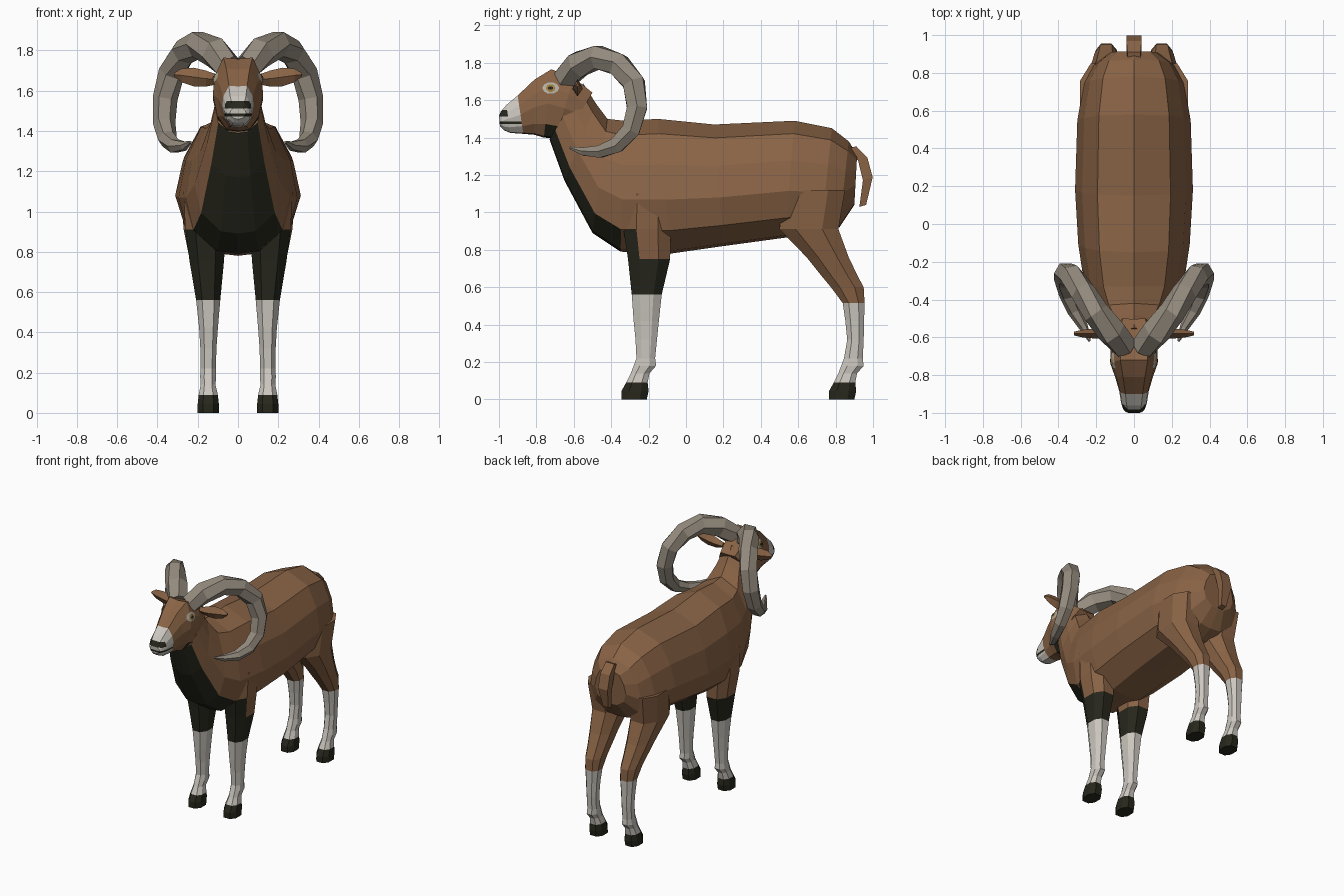
import bpy, bmesh, math
from mathutils import Vector
from mathutils.bvhtree import BVHTree

if "Cube" in bpy.data.objects:
    bpy.data.objects.remove(bpy.data.objects["Cube"])

COLOURS = {
    "brown coat": (0.25, 0.125, 0.06),
    "dark coat": (0.02, 0.02, 0.012),
    "pale coat": (0.60, 0.57, 0.52),
    "horn grey": (0.30, 0.26, 0.21),
    "eye rim": (0.45, 0.43, 0.36),
    "amber iris": (0.35, 0.20, 0.05),
}
NAMES = list(COLOURS)
BROWN, DARK, PALE, HORN, RIM, AMBER = range(6)
MATS = []
for n, c in COLOURS.items():
    m = bpy.data.materials.new(n)
    m.diffuse_color = (*c, 1)
    m.use_nodes = True
    m.node_tree.nodes["Principled BSDF"].inputs["Base Color"].default_value = m.diffuse_color
    MATS.append(m)


def finish(bm, name, rule, mirror=False, recalc=True):
    """Colour faces by rule, then make the object."""
    if recalc:
        bmesh.ops.recalc_face_normals(bm, faces=bm.faces)
    bm.normal_update()
    for f in bm.faces:
        f.material_index = rule(f) if callable(rule) else rule
    me = bpy.data.meshes.new(name)
    bm.to_mesh(me)
    bm.free()
    for m in MATS:
        me.materials.append(m)
    ob = bpy.data.objects.new(name, me)
    bpy.context.collection.objects.link(ob)
    if mirror:
        ob.modifiers.new("mirror", 'MIRROR').use_mirror_merge = False
    return ob


def loft(rings):
    """Skin a list of closed rings and cap both ends."""
    bm = bmesh.new()
    band = bm.faces.layers.int.new("band")
    row = bm.faces.layers.int.new("row")
    vs = [[bm.verts.new(p) for p in r] for r in rings]
    n = len(vs[0])
    for i in range(len(vs) - 1):
        for j in range(n):
            k = (j + 1) % n
            f = bm.faces.new((vs[i][j], vs[i][k], vs[i + 1][k], vs[i + 1][j]))
            f[band], f[row] = min(j, n - 1 - j), i
    for end, i in ((vs[0], 0), (vs[-1], len(vs))):
        f = bm.faces.new(end)
        f[row] = i
    return bm, band, row


def section(profile, ty, tz, by, bz, w):
    """Symmetric ring hung between a top point and a bottom point."""
    half = [(w * x, by + (ty - by) * t, bz + (tz - bz) * t) for x, t in profile]
    return half + [(-x, y, z) for x, y, z in half[-2:0:-1]]


# Body and neck: top y, top z, bottom y, bottom z, half width
BODY = [(0, 1), (.62, .89), (.88, .66), (1, .4), (.85, .17), (.4, .02), (0, 0)]
body = [
    (.915, 1.31, .90, 1.04, .13), (.87, 1.38, .82, .92, .215),
    (.78, 1.45, .72, .88, .265), (.58, 1.49, .53, .865, .30),
    (.15, 1.47, .20, .82, .312), (-.15, 1.50, -.08, .78, .295),
    (-.33, 1.49, -.35, .79, .26), (-.42, 1.50, -.50, .89, .215),
    (-.48, 1.58, -.65, 1.17, .155), (-.55, 1.69, -.73, 1.39, .115)]
bm, band, row = loft([section(BODY, *r) for r in body])
finish(bm, "body", lambda f: DARK if f[row] >= 6 and f[band] >= 4 else BROWN)

# Head, with mouth and nose cut in as bands of faces
HEAD = [(0, .98), (.58, 1), (.93, .74), (1, .5), (.82, .2), (.45, .02), (0, 0)]
head = [
    (-.50, 1.64, -.64, 1.41, .105), (-.60, 1.72, -.70, 1.395, .125),
    (-.72, 1.765, -.76, 1.40, .125), (-.81, 1.71, -.81, 1.415, .10),
    (-.90, 1.625, -.87, 1.42, .078), (-.96, 1.575, -.94, 1.425, .068),
    (-.99, 1.54, -.975, 1.44, .056), (-1.0, 1.515, -.995, 1.46, .04)]
bm, band, row = loft([section(HEAD, *r) for r in head])
for z in (1.472, 1.486, 1.512, 1.548):
    faces = [f for f in bm.faces if f.calc_center_median().y < -.86]
    geom = set(faces)
    for f in faces:
        geom.update(f.edges)
        geom.update(f.verts)
    bmesh.ops.bisect_plane(bm, geom=list(geom), plane_co=(0, 0, z), plane_no=(0, 0, 1))
bm.normal_update()
tree = BVHTree.FromBMesh(bm)


def head_rule(f):
    c = f.calc_center_median()
    if c.y < -.885:
        mouth = 1.472 < c.z < 1.486
        nose = 1.512 < c.z < 1.548 and c.y < -.965
        return DARK if mouth or nose else PALE
    return DARK if f[row] <= 1 and f[band] >= 4 else BROWN


finish(bm, "head", head_rule)


# Eyes: thin plates that hug the side of the head
def eye_plate(name, ry, rz, lift, colour):
    bm = bmesh.new()

    def put(y, z):
        hit = tree.ray_cast(Vector((1, y, z)), Vector((-1, 0, 0)))[0]
        return bm.verts.new(hit + Vector((lift, -lift * .3, 0)))
    mid = put(-.722, 1.665)
    rim = [put(-.722 + ry * math.cos(a), 1.665 + rz * math.sin(a))
           for a in (math.tau * i / 10 for i in range(10))]
    for i in range(10):
        bm.faces.new((mid, rim[i], rim[(i + 1) % 10]))
    finish(bm, name, colour, mirror=True, recalc=False)


eye_plate("eye_rims", .045, .032, .004, RIM)
eye_plate("eye_irises", .025, .021, .007, AMBER)
eye_plate("eye_pupils", .015, .009, .009, DARK)


# Legs: z, front y, back y, inner x, outer x
def leg(name, rows, rule):
    rings = []
    for z, y0, y1, x0, x1 in rows:
        cx, cy, hx, hy = (x0 + x1) / 2, (y0 + y1) / 2, (x1 - x0) / 2, (y1 - y0) / 2
        rings.append([(cx + hx * a, cy + hy * b, z) for a, b in (
            (1, .45), (.5, 1), (-.5, 1), (-1, .45),
            (-1, -.45), (-.5, -1), (.5, -1), (1, -.45))])
    finish(loft(rings)[0], name, rule, mirror=True)


def foot(shift):
    """Hoof, pastern and fetlock shared by all legs."""
    return [(z, a + shift, b + shift, x0, x1) for z, a, b, x0, x1 in (
        (0, -.345, -.21, .095, .20), (.045, -.345, -.20, .095, .20),
        (.09, -.32, -.205, .10, .195), (.14, -.295, -.195, .112, .185),
        (.18, -.28, -.16, .108, .188), (.22, -.265, -.165, .11, .185))]


def front_rule(f):
    z = f.calc_center_median().z
    if z < .09:
        return DARK
    if z < .56:
        return PALE
    if z < .75 or (z < .9 and f.normal.y < -.4):
        return DARK
    return BROWN


def hind_rule(f):
    z = f.calc_center_median().z
    return DARK if z < .09 else PALE if z < .515 else BROWN


leg("front_legs", foot(0) + [
    (.32, -.27, -.155, .107, .187), (.42, -.28, -.145, .10, .193),
    (.56, -.29, -.13, .088, .208), (.75, -.31, -.085, .07, .24),
    (.91, -.335, -.08, .06, .262), (1.1, -.33, -.08, .08, .27)], front_rule)
leg("hind_legs", foot(1.11) + [
    (.32, .862, .95, .107, .187), (.42, .852, .952, .102, .192),
    (.515, .838, .955, .092, .20), (.60, .775, .95, .085, .21),
    (.66, .725, .918, .08, .22), (.76, .645, .87, .07, .24),
    (.91, .50, .815, .05, .27), (1.12, .52, .85, .06, .285)], hind_rule)

# Tail: y, z, half thickness, half width
tail = [(.88, 1.345, .03, .035), (.945, 1.285, .025, .04),
        (.972, 1.18, .026, .04), (.945, 1.035, .018, .022)]
bm = loft([[(w, y - t, z - t * .3), (w, y + t, z + t * .3),
            (-w, y + t, z + t * .3), (-w, y - t, z - t * .3)]
           for y, z, t, w in tail])[0]
finish(bm, "tail", BROWN)

# Ears: flattened leaf; x, z, half height, half thickness
ear = [(.09, 1.655, .02, .015), (.16, 1.66, .04, .022), (.22, 1.668, .046, .02),
       (.28, 1.676, .034, .014), (.317, 1.68, .008, .005)]
bm = loft([[(x, -.585 - t, z), (x, -.58, z + h), (x, -.575 + t, z), (x, -.58, z - h)]
           for x, z, h, t in ear])[0]
finish(bm, "ears", BROWN, mirror=True)

# Horns: six-sided tapering tube along a spiral; x, y, z, radius
horn = [
    (.045, -.65, 1.715, .07), (.115, -.575, 1.79, .078), (.20, -.47, 1.83, .07),
    (.27, -.36, 1.79, .068), (.33, -.278, 1.69, .066), (.362, -.262, 1.56, .062),
    (.367, -.295, 1.44, .056), (.35, -.37, 1.36, .048), (.315, -.46, 1.325, .038),
    (.265, -.55, 1.325, .024), (.235, -.62, 1.345, .007)]
pts = [Vector(h[:3]) for h in horn]
centre = Vector((.2, -.47, 1.58))
rings = []
for i, p in enumerate(pts):
    t = (pts[min(i + 1, len(pts) - 1)] - pts[max(i - 1, 0)]).normalized()
    out = p - centre
    out.x = 0
    out = (out - t * out.dot(t)).normalized()
    side = t.cross(out)
    r = horn[i][3]
    rings.append([p + out * r * math.cos(a) + side * r * math.sin(a)
                  for a in (math.tau * (k + .5) / 6 for k in range(6))])
finish(loft(rings)[0], "horns", HORN, mirror=True)
